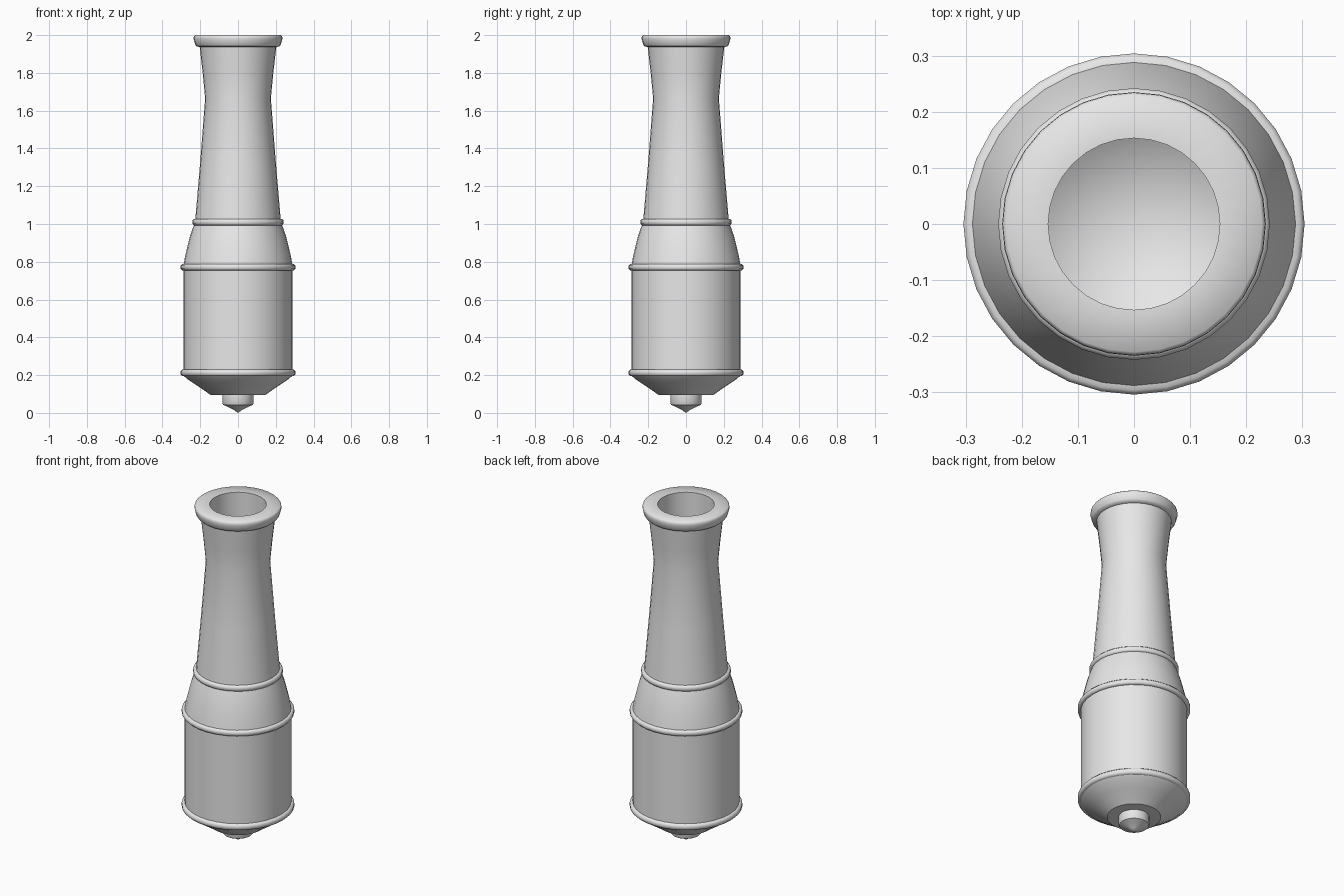
import bpy, bmesh, math

if "Cube" in bpy.data.objects:
    bpy.data.objects.remove(bpy.data.objects["Cube"])

SEGMENTS = 32

iron = bpy.data.materials.new("plain grey iron")
iron.diffuse_color = (0.8, 0.8, 0.8, 1)
iron.use_nodes = True
iron.node_tree.nodes["Principled BSDF"].inputs["Base Color"].default_value = iron.diffuse_color


def lathe(name, profile, angle=35):
    """Spin (radius, height) points round z; listed so that outside is to the right."""
    bm = bmesh.new()
    rings = []
    for r, z in profile:
        if r == 0:
            rings.append([bm.verts.new((0, 0, z))] * SEGMENTS)
        else:
            rings.append([bm.verts.new((r * math.cos(math.tau * i / SEGMENTS),
                                        r * math.sin(math.tau * i / SEGMENTS), z))
                          for i in range(SEGMENTS)])
    for low, high in zip(rings, rings[1:]):
        for i in range(SEGMENTS):
            j = (i + 1) % SEGMENTS
            corners = list(dict.fromkeys((low[i], low[j], high[j], high[i])))
            bm.faces.new(corners)
    mesh = bpy.data.meshes.new(name)
    bm.to_mesh(mesh)
    bm.free()
    mesh.materials.append(iron)
    ob = bpy.data.objects.new(name, mesh)
    bpy.context.collection.objects.link(ob)
    bpy.ops.object.select_all(action='DESELECT')
    ob.select_set(True)
    bpy.context.view_layer.objects.active = ob
    bpy.ops.object.shade_smooth_by_angle(angle=math.radians(angle))
    return ob


def band(name, inner, outer, z0, z1):
    """Raised ring with softly rounded edges."""
    b = (z1 - z0) * 0.25
    lathe(name, [(inner, z0), (outer - b, z0), (outer, z0 + b),
                 (outer, z1 - b), (outer - b, z1), (inner, z1)], 50)


# Rear knob with its pointed end
lathe("rear_knob", [(0, 0), (0.022, 0.016), (0.05, 0.03), (0.079, 0.043),
                    (0.083, 0.05), (0.083, 0.095)])

# Sloped breech end
lathe("breech_base", [(0.083, 0.095), (0.145, 0.095), (0.18, 0.12),
                      (0.225, 0.15), (0.27, 0.18), (0.288, 0.197)])

# Main chamber, shoulder and bands
band("lower_band", 0.28, 0.304, 0.195, 0.23)
lathe("chamber", [(0.288, 0.23), (0.288, 0.757)])
band("middle_band", 0.28, 0.304, 0.755, 0.787)
lathe("shoulder", [(0.288, 0.787), (0.279, 0.835), (0.268, 0.88),
                   (0.253, 0.94), (0.233, 0.996)])
band("upper_band", 0.22, 0.242, 0.993, 1.026)

# Tapered barrel flaring to the muzzle
lathe("barrel", [(0.226, 1.026), (0.2, 1.33), (0.174, 1.665),
                 (0.187, 1.80), (0.203, 1.94)])

# Muzzle lip continuing into the bore
lathe("muzzle_and_bore", [(0.2, 1.937), (0.219, 1.94), (0.227, 1.95),
                          (0.235, 1.98), (0.234, 1.993), (0.228, 2.0),
                          (0.153, 2.0), (0.153, 1.0), (0, 0.9)], 50)
